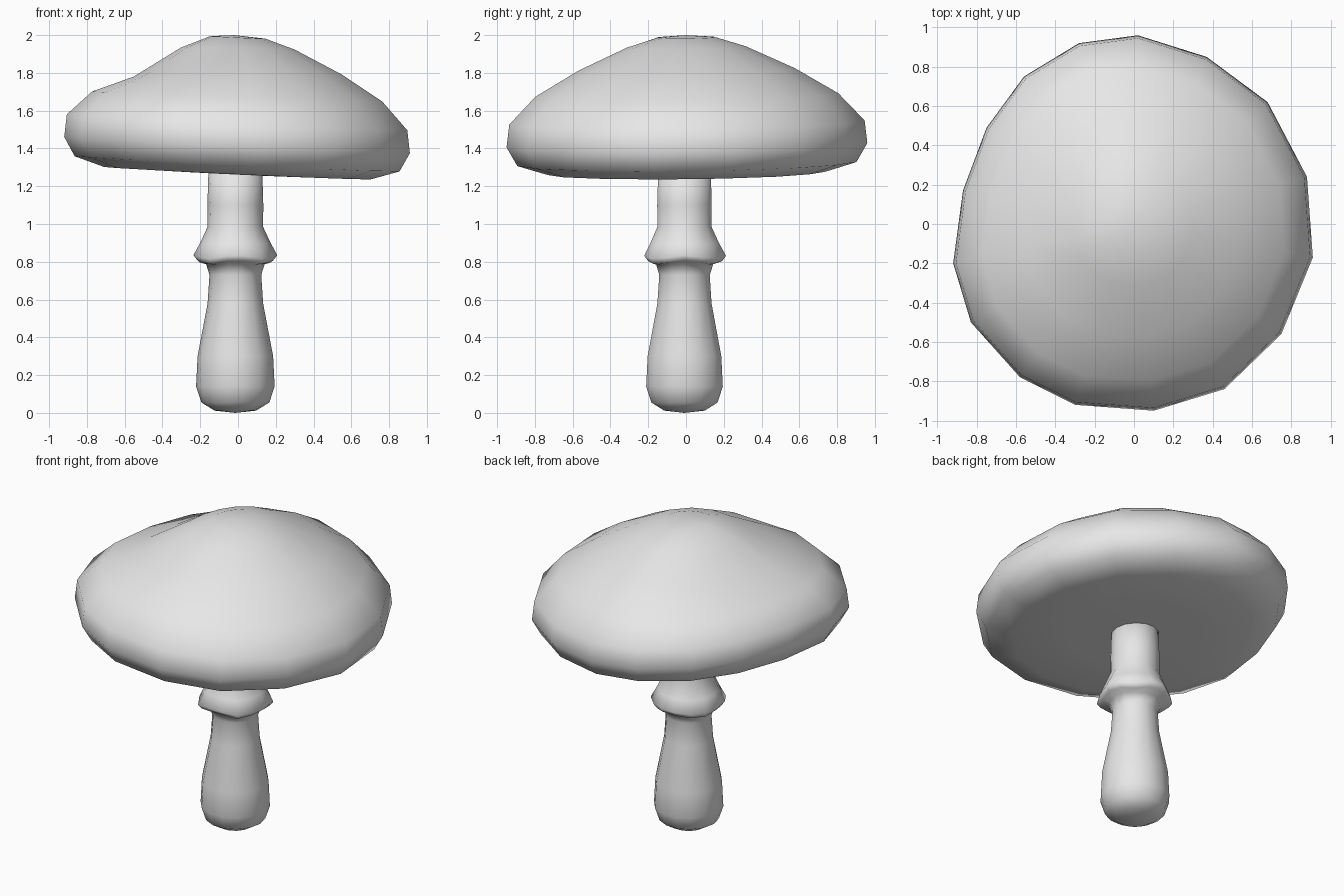
import bpy, bmesh
from math import sin, cos, pi
from mathutils import Vector

cube = bpy.data.objects.get("Cube")
if cube:
    bpy.data.objects.remove(cube)

grey = bpy.data.materials.new("plain_grey")
grey.use_nodes = True
grey.diffuse_color = (0.8, 0.8, 0.8, 1)
grey.node_tree.nodes["Principled BSDF"].inputs["Base Color"].default_value = (0.8, 0.8, 0.8, 1)


def loft(name, rings, bottom, top):
    """Skin a stack of closed rings and close both ends with a fan."""
    bm = bmesh.new()
    loops = [[bm.verts.new(p) for p in ring] for ring in rings]
    n = len(loops[0])
    for low, high in zip(loops, loops[1:]):
        for i in range(n):
            j = (i + 1) % n
            bm.faces.new((low[i], low[j], high[j], high[i]))
    for loop, tip in ((loops[0], bottom), (loops[-1], top)):
        centre = bm.verts.new(tip)
        for i in range(n):
            bm.faces.new((loop[i], loop[(i + 1) % n], centre))
    bmesh.ops.recalc_face_normals(bm, faces=bm.faces)
    for face in bm.faces:
        face.smooth = True
    mesh = bpy.data.meshes.new(name)
    bm.to_mesh(mesh)
    bm.free()
    mesh.materials.append(grey)
    obj = bpy.data.objects.new(name, mesh)
    bpy.context.collection.objects.link(obj)
    return obj


# Cap: an uneven 16-sided rim, scaled up a domed profile and tilted
rim = [(.91, -.17), (.88, .24), (.68, .62), (.37, .85), (.02, .96), (-.28, .92),
       (-.56, .75), (-.75, .49), (-.87, .17), (-.92, -.2), (-.83, -.5), (-.58, -.78),
       (-.3, -.92), (.1, -.95), (.46, -.84), (.75, -.56)]
# scale, height, dent towards the right side
cap_profile = [(.4, 1.265, 0), (.77, 1.27, 0), (.94, 1.32, 0), (1, 1.42, 0), (.985, 1.54, 0),
               (.84, 1.685, .02), (.6, 1.82, .07), (.33, 1.938, .02), (.16, 1.988, 0)]


def cap_ring(scale, height, dent):
    return [Vector((x * scale, y * scale,
                    height + (-.047 * x + .01 * y) * scale + dent * min(x, 0)))
            for x, y in rim]


loft("cap", [cap_ring(*row) for row in cap_profile], (0, 0, 1.265), (-.02, 0, 2))

# Stem: bulbous foot, narrow neck, flared skirt with a wavy lip
SIDES = 14
# radius, height, waviness
stem_profile = [(.11, .012, 0), (.18, .055, 0), (.208, .14, 0), (.2, .3, 0), (.147, .58, 0),
                (.137, .73, 0), (.155, .785, .3), (.2, .797, 1), (.222, .825, 1),
                (.185, .9, .3), (.147, .985, 0), (.148, 1.1, 0), (.142, 1.3, 0)]


def stem_ring(radius, height, wave):
    ring = []
    for i in range(SIDES):
        a = 2 * pi * i / SIDES
        r = radius + .008 * wave * sin(5 * a)
        ring.append((r * cos(a) - .014, r * sin(a) - .008, height + .01 * wave * cos(4 * a)))
    return ring


loft("stem", [stem_ring(*row) for row in stem_profile], (-.014, -.008, 0), (-.014, -.008, 1.32))
